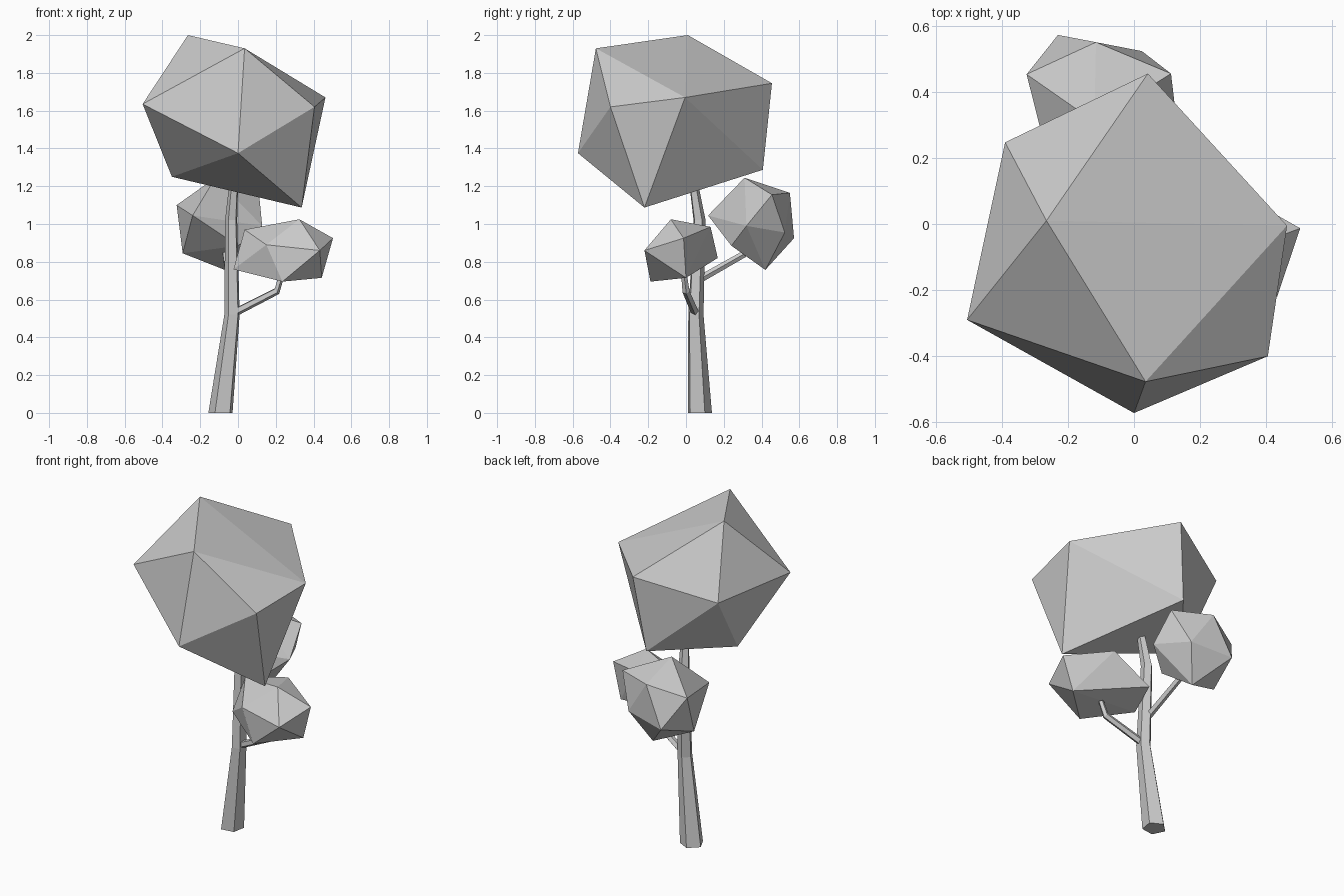
import bpy, bmesh, math
from mathutils import Vector

if "Cube" in bpy.data.objects:
    bpy.data.objects.remove(bpy.data.objects["Cube"])


def finish(name, bm):
    bmesh.ops.recalc_face_normals(bm, faces=bm.faces)
    mesh = bpy.data.meshes.new(name)
    bm.to_mesh(mesh)
    bm.free()
    bpy.context.collection.objects.link(bpy.data.objects.new(name, mesh))


def foliage(name, corners):
    """Faceted clump: convex hull around a few corners."""
    bm = bmesh.new()
    for c in corners:
        bm.verts.new(c)
    res = bmesh.ops.convex_hull(bm, input=bm.verts[:])
    junk = {g for g in res["geom_interior"] + res["geom_unused"]
            if isinstance(g, bmesh.types.BMVert)}
    bmesh.ops.delete(bm, geom=list(junk), context='VERTS')
    finish(name, bm)


def limb(name, path, radii, sides=5, turn=0.0, level=False):
    """Tapered tube along a path; level keeps its rings horizontal."""
    pts = [Vector(p) for p in path]
    bm = bmesh.new()
    rings = []
    for i, (p, r) in enumerate(zip(pts, radii)):
        a, b = pts[max(i - 1, 0)], pts[min(i + 1, len(pts) - 1)]
        axis = Vector((0, 0, 1)) if level else (b - a).normalized()
        q = Vector((0, 0, 1)).rotation_difference(axis)
        ring = []
        for k in range(sides):
            t = turn + math.tau * k / sides
            ring.append(bm.verts.new(p + q @ Vector((r * math.cos(t), r * math.sin(t), 0))))
        rings.append(ring)
    for lo, hi in zip(rings, rings[1:]):
        for k in range(sides):
            n = (k + 1) % sides
            bm.faces.new((lo[k], lo[n], hi[n], hi[k]))
    bm.faces.new(rings[0][::-1])
    bm.faces.new(rings[-1])
    finish(name, bm)


# Trunk and its two branches
limb("trunk", [(-.09, .07, 0), (-.03, .05, .52), (-.035, .07, 1.02), (-.022, .04, 1.21)],
     [.068, .043, .034, .025], turn=math.radians(26), level=True)
limb("right_branch", [(-.02, .05, .53), (.205, .0, .645), (.23, -.01, .73)],
     [.022, .02, .016])
limb("back_branch", [(-.045, .06, .7), (-.07, .36, .87)], [.021, .018])

# Leaf clumps
foliage("crown_foliage", [
    (-.265, .01, 2.0), (.035, -.477, 1.93), (-.505, -.29, 1.635), (.405, -.4, 1.62),
    (.463, -.005, 1.67), (0, -.572, 1.375), (-.35, 0, 1.25), (.337, -.22, 1.087),
    (.042, .455, 1.745), (-.016, .407, 1.287), (-.39, .247, 1.62)])
foliage("right_foliage", [
    (.325, -.08, 1.025), (.503, -.013, .925), (.433, -.22, .86), (.443, .0, .715),
    (.235, -.188, .695), (-.024, -.02, .76), (.15, -.175, .89), (.035, .02, .97),
    (.25, .13, .985), (.03, .168, .82)])
foliage("back_foliage", [
    (-.12, .31, 1.245), (-.325, .453, 1.1), (-.24, .117, 1.045), (-.115, .55, 1.165),
    (-.293, .34, .845), (-.23, .572, .925), (.024, .523, .955), (.112, .455, 1.155),
    (.128, .32, .99), (-.07, .42, .757), (0, .24, .885)])
